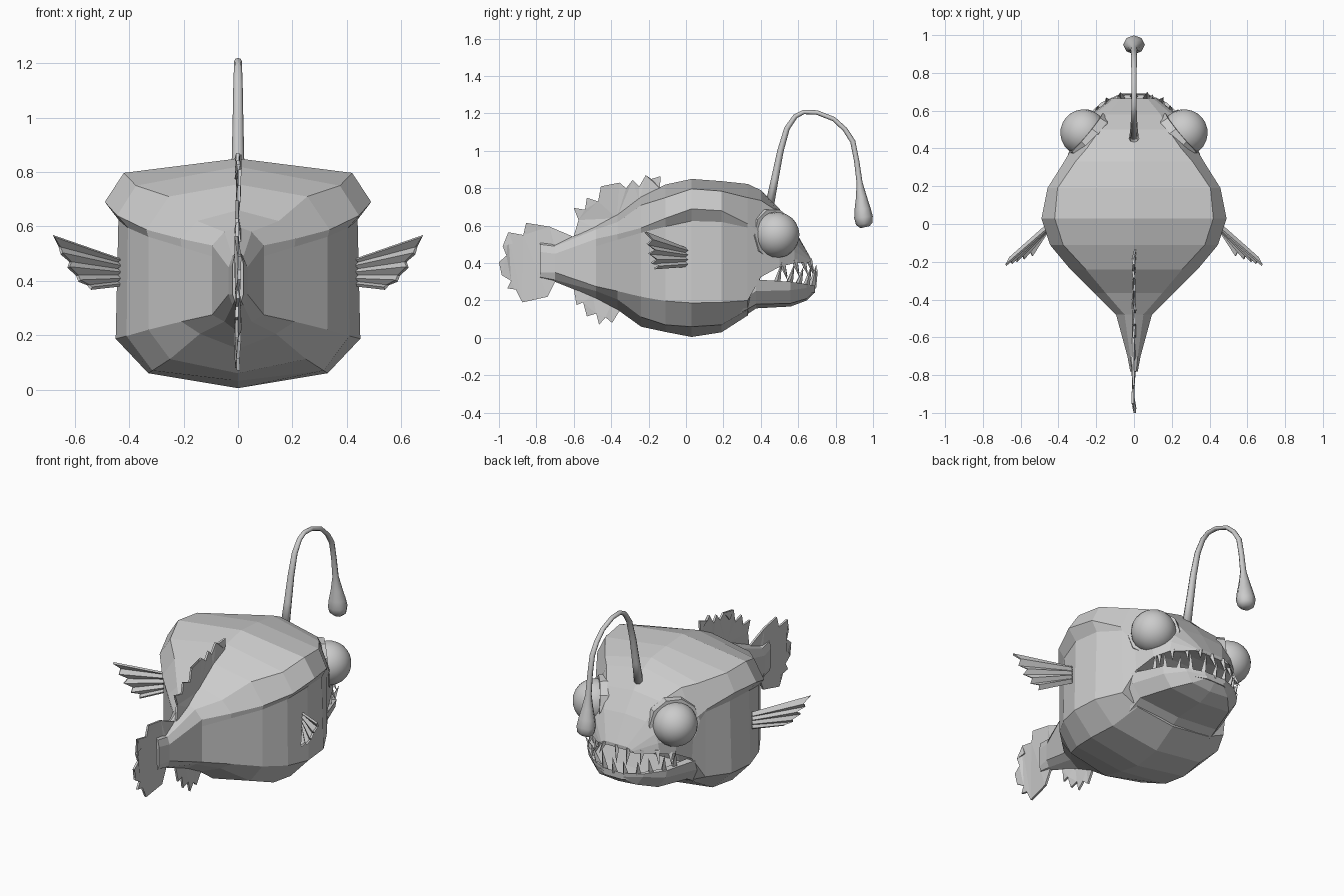
import bpy, bmesh, math, random
from mathutils import Vector, Matrix

if "Cube" in bpy.data.objects:
    bpy.data.objects.remove(bpy.data.objects["Cube"])

random.seed(4)
GREY = bpy.data.materials.new("plain_grey")
GREY.diffuse_color = (0.6, 0.6, 0.6, 1)
GREY.use_nodes = True
GREY.node_tree.nodes["Principled BSDF"].inputs["Base Color"].default_value = GREY.diffuse_color


def finish(name, bm, smooth=False, closed=True):
    if closed:
        bmesh.ops.recalc_face_normals(bm, faces=bm.faces)
    me = bpy.data.meshes.new(name)
    bm.to_mesh(me)
    bm.free()
    me.materials.append(GREY)
    for p in me.polygons:
        p.use_smooth = smooth
    ob = bpy.data.objects.new(name, me)
    bpy.context.collection.objects.link(ob)
    return ob


def loft(name, rings, smooth=False):
    bm = bmesh.new()
    loops = [[bm.verts.new(p) for p in r] for r in rings]
    n = len(loops[0])
    for a, b in zip(loops, loops[1:]):
        for i in range(n):
            j = (i + 1) % n
            bm.faces.new((a[i], a[j], b[j], b[i]))
    bm.faces.new(loops[0])
    bm.faces.new(loops[-1])
    return finish(name, bm, smooth)


def section(y, top, pts, bottom):
    """Mirrored cross-section: top centre, one side, bottom centre."""
    right = [(x, y, z) for x, z in pts]
    left = [(-x, y, z) for x, z in reversed(pts)]
    return [(0, y, top)] + right + [(0, y, bottom)] + left


# Body: y, top, then x/z of ridge top, ridge edge, undercut, flank, belly edge, then bottom
BODY = [
    (-.78, .51, .012, .50, .02, .46, .02, .42, .02, .35, .012, .325, .315),
    (-.70, .50, .02, .49, .035, .45, .035, .41, .035, .35, .02, .31, .30),
    (-.48, .60, .05, .58, .095, .53, .095, .49, .095, .275, .05, .25, .212),
    (-.365, .66, .15, .62, .212, .555, .208, .525, .208, .25, .14, .205, .15),
    (-.24, .755, .255, .71, .337, .588, .33, .562, .33, .22, .25, .112, .06),
    (-.11, .82, .375, .75, .445, .64, .405, .595, .41, .197, .315, .07, .032),
    (.03, .85, .42, .797, .49, .69, .44, .625, .45, .187, .33, .06, .005),
    (.19, .838, .405, .785, .458, .68, .425, .62, .437, .19, .31, .07, .03),
    (.33, .823, .31, .75, .37, .61, .362, .59, .36, .20, .25, .15, .12),
]
HEAD = [
    (.40, .79, .25, .735, .33, .56, .33, .50, .32, .325, .20, .36, .37),
    (.50, .69, .18, .67, .28, .53, .29, .47, .28, .38, .16, .41, .41),
    (.58, .58, .14, .57, .20, .51, .22, .46, .23, .40, .13, .42, .42),
    (.665, .43, .07, .43, .10, .42, .11, .415, .12, .405, .06, .41, .41),
]
loft("body", [section(r[0], r[1], list(zip(r[2:12:2], r[3:12:2])), r[12]) for r in BODY + HEAD])

# Lower jaw: y, rim x, rim z, lower edge x, lower edge z, bottom z
JAW = [
    (.25, .33, .30, .275, .11, .075),
    (.375, .335, .312, .27, .18, .158),
    (.56, .265, .30, .205, .185, .168),
    (.645, .17, .287, .125, .21, .20),
    (.69, .07, .28, .05, .25, .245),
]
jaw_rings = []
for y, xr, zr, xl, zl, zb in JAW:
    inner = xr * .85
    jaw_rings.append(section(y, zr - .04, [(inner, zr - .04), (inner, zr), (xr, zr), (xr * .97, min(zr - .02, zl + .07)), (xl, zl)], zb))
loft("lower_jaw", jaw_rings)

# Eyes and their faceted sockets
for s, side in ((1, "right"), (-1, "left")):
    axis = Vector((s * .76, .64, .08)).normalized()
    rot = axis.to_track_quat('Z', 'Y').to_matrix().to_4x4()
    c = Vector((s * .266, .483, .55))
    bm = bmesh.new()
    bmesh.ops.create_uvsphere(bm, u_segments=20, v_segments=12, radius=.124, matrix=Matrix.Translation(c) @ rot)
    finish("eye_" + side, bm, True)
    rings = []
    for d, r in ((-.10, .135), (-.05, .15), (-.01, .143), (-.01, .122)):
        rings.append([c + axis * d + rot.to_3x3() @ Vector((r * math.cos(k * math.tau / 10), r * math.sin(k * math.tau / 10), 0))
                      for k in range(10)])
    loft("eye_socket_" + side, rings)

# Lure: y, z, radius along the stalk and bulb
LURE = [
    (.445, .70, .024), (.475, .85, .02), (.505, 1.0, .017), (.54, 1.12, .015), (.585, 1.185, .013),
    (.63, 1.208, .012), (.70, 1.205, .012), (.79, 1.17, .012), (.85, 1.115, .013), (.892, 1.05, .014),
    (.912, .95, .014), (.928, .83, .016), (.938, .75, .03), (.944, .69, .043), (.949, .645, .05),
    (.953, .61, .044), (.957, .592, .025),
]
rings = []
for i, (y, z, r) in enumerate(LURE):
    a, b = LURE[max(i - 1, 0)], LURE[min(i + 1, len(LURE) - 1)]
    t = Vector((0, b[0] - a[0], b[1] - a[1])).normalized()
    side = Vector((1, 0, 0))
    up = t.cross(side)
    rings.append([Vector((0, y, z)) + r * (side * 1.15 * math.cos(k * math.tau / 8) + up * math.sin(k * math.tau / 8))
                  for k in range(8)])
loft("lure", rings, True)


# Thin ragged fins in the middle plane
def flat_fin(name, outline, thick=.012):
    bm = bmesh.new()
    wave = [random.uniform(-.008, .008) for _ in outline]
    halves = [[bm.verts.new((w + s * thick / 2, y, z)) for w, (y, z) in zip(wave, outline)] for s in (-1, 1)]
    n = len(outline)
    for h in halves:
        bm.faces.new(h)
    for i in range(n):
        j = (i + 1) % n
        bm.faces.new((halves[0][i], halves[0][j], halves[1][j], halves[1][i]))
    bmesh.ops.triangulate(bm, faces=[f for f in bm.faces if len(f.verts) > 4])
    finish(name, bm)


flat_fin("tail_fin", [
    (-.60, .54), (-.73, .595), (-.855, .615), (-.87, .55), (-.95, .565), (-.925, .505), (-.98, .49), (-.96, .44),
    (-1.0, .405), (-.965, .365), (-.985, .335), (-.935, .305), (-.955, .265), (-.89, .255), (-.875, .19),
    (-.74, .22), (-.70, .30), (-.70, .48)])
flat_fin("dorsal_fin", [
    (-.60, .545), (-.575, .63), (-.60, .695), (-.54, .685), (-.53, .75), (-.47, .73), (-.455, .81), (-.40, .775),
    (-.355, .83), (-.32, .80), (-.285, .845), (-.25, .81), (-.215, .87), (-.185, .85), (-.135, .865),
    (-.14, .80), (-.25, .73), (-.37, .64), (-.48, .58)])
flat_fin("belly_fin", [
    (-.60, .26), (-.585, .175), (-.55, .19), (-.53, .115), (-.48, .13), (-.465, .07), (-.43, .11), (-.395, .08),
    (-.355, .145), (-.33, .15), (-.40, .18), (-.50, .23)])

# Pleated side fins: tip x / tip z of each ridge and valley
TIPS = [(.685, .565), (.65, .525), (.655, .50), (.61, .47), (.63, .45), (.585, .42), (.59, .40), (.545, .385), (.545, .372)]
for s, side in ((1, "right"), (-1, "left")):
    bm = bmesh.new()
    rows = []
    for i, (tx, tz) in enumerate(TIPS):
        fold = .013 if i % 2 else -.013
        root = (s * (.44 + fold * .5), .0 + fold * .5, .48 - .012 * i)
        ty = -.205 + (.685 - tx) * .35
        rows.append((bm.verts.new(root), bm.verts.new((s * (tx + fold * .5), ty + fold, tz))))
    for a, b in zip(rows, rows[1:]):
        bm.faces.new((a[0], a[1], b[1], b[0]))
    fin = finish("side_fin_" + side, bm, closed=False)
    mod = fin.modifiers.new("thickness", 'SOLIDIFY')
    mod.thickness = .012
    mod.offset = 0


# Teeth: uneven four-sided spikes spaced along the jaw and the upper lip
def teeth(name, path, count, height, radius, up):
    bm = bmesh.new()
    full = [Vector((-p[0], p[1], p[2])) for p in path] + [Vector(p) for p in reversed(path)]
    lens = [(b - a).length for a, b in zip(full, full[1:])]
    for k in range(count):
        d = sum(lens) * (k + .5) / count
        i = 0
        while d > lens[i]:
            d -= lens[i]
            i += 1
        p = full[i].lerp(full[i + 1], d / lens[i])
        h = height * random.uniform(.6, 1.15)
        tip = p + Vector((p.x * .1 + random.uniform(-.015, .015), .03, h * up))
        base = [bm.verts.new(p + Vector((radius * math.cos(q * math.pi / 2), radius * math.sin(q * math.pi / 2), -.015 * up)))
                for q in range(4)]
        t = bm.verts.new(tip)
        bm.faces.new(base)
        for q in range(4):
            bm.faces.new((base[q], base[(q + 1) % 4], t))
    finish(name, bm)


teeth("lower_teeth", [(.27, .45, .30), (.235, .555, .295), (.145, .635, .285), (.055, .675, .28)], 11, .115, .021, 1)
teeth("upper_teeth", [(.27, .48, .375), (.215, .575, .405), (.10, .655, .41)], 9, .075, .018, -1)
